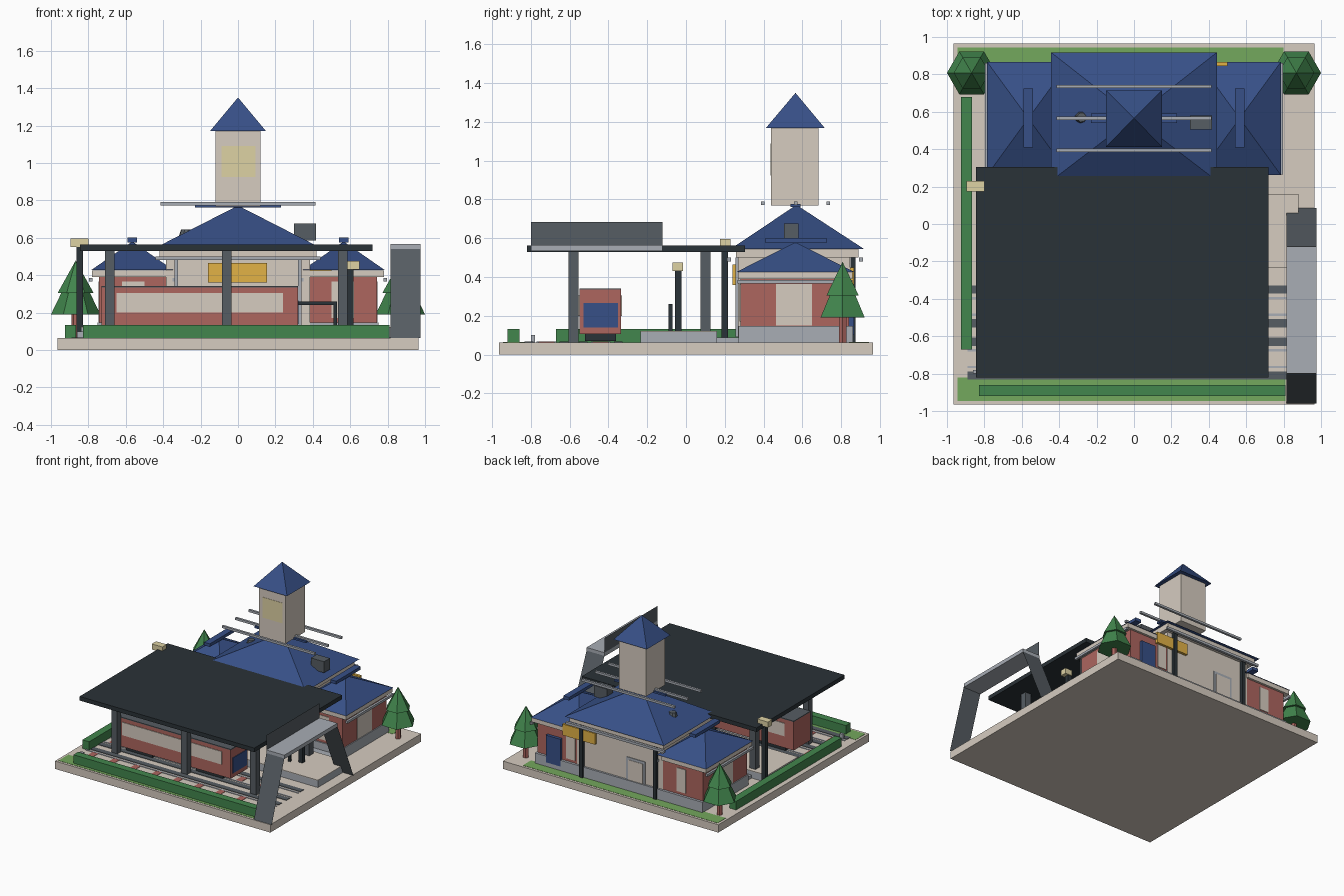
import bpy, bmesh
from math import radians
from mathutils import Matrix, Vector

cube = bpy.data.objects.get("Cube")
if cube:
    bpy.data.objects.remove(cube, do_unlink=True)


def material(name, hexcode):
    rgb = [int(hexcode[i:i + 2], 16) / 255 for i in (0, 2, 4)]
    col = [c / 12.92 if c <= 0.04045 else ((c + 0.055) / 1.055) ** 2.4 for c in rgb] + [1]
    m = bpy.data.materials.new(name)
    m.use_nodes = True
    m.diffuse_color = col
    m.node_tree.nodes["Principled BSDF"].inputs["Base Color"].default_value = col
    return m


STONE = material("stone beige", "D6CCC0")
LIGHT = material("light grey", "A8ADB5")
GREY = material("steel grey", "565D63")
DARK = material("charcoal", "2A3237")
RED = material("brick red", "AD665F")
GRASS = material("grass green", "74A85D")
LEAF = material("leaf green", "42864D")
GOLD = material("sign gold", "E2B246")
PALE = material("pale lamp yellow", "DED2A4")
BLUE = material("roof blue", "375087")


def finish(name, bm, mat):
    bmesh.ops.recalc_face_normals(bm, faces=bm.faces)
    me = bpy.data.meshes.new(name)
    bm.to_mesh(me)
    bm.free()
    me.materials.append(mat)
    ob = bpy.data.objects.new(name, me)
    bpy.context.collection.objects.link(ob)
    return ob


def box(name, mat, x, y, z):
    """Box from (min, max) pairs."""
    bm = bmesh.new()
    bmesh.ops.create_cube(bm, size=1)
    for v in bm.verts:
        v.co = Vector([(a + b) / 2 + c * (b - a) for (a, b), c in zip((x, y, z), v.co)])
    return finish(name, bm, mat)


def around(c, w):
    return (c - w / 2, c + w / 2)


def pyramid(name, mat, x, y, z, peak):
    bm = bmesh.new()
    base = [bm.verts.new((x[i], y[j], z)) for i, j in ((0, 0), (1, 0), (1, 1), (0, 1))]
    top = bm.verts.new(peak)
    bm.faces.new(base)
    for i in range(4):
        bm.faces.new((base[i], base[(i + 1) % 4], top))
    return finish(name, bm, mat)


def cone(name, mat, centre, r1, r2, z, sides=6):
    bm = bmesh.new()
    bmesh.ops.create_cone(bm, cap_ends=True, segments=sides, radius1=r1, radius2=r2, depth=z[1] - z[0])
    bmesh.ops.rotate(bm, verts=bm.verts, matrix=Matrix.Rotation(radians(30), 3, "Z"))
    bmesh.ops.translate(bm, verts=bm.verts, vec=(*centre, sum(z) / 2))
    return finish(name, bm, mat)


def sheet(name, mat, x, a, b):
    """Sloping sheet between two (y, z) points."""
    bm = bmesh.new()
    bm.faces.new([bm.verts.new(p) for p in ((x[0], *a), (x[1], *a), (x[1], *b), (x[0], *b))])
    return finish(name, bm, mat)


G = 0.063  # ground level

# Ground, lawns and hedges
box("base_slab", STONE, (-.965, .965), (-.965, .965), (0, G))
box("front_lawn", GRASS, (-.945, .81), (-.945, -.82), (G, G + .002))
box("back_lawn", GRASS, (-.945, .8), (.84, .945), (G, G + .002))
box("front_hedge", LEAF, (-.83, .81), (-.92, -.86), (G, .133))
box("side_hedge", LEAF, (-.925, -.865), (-.67, .68), (G, .133))

# Trees
for s in (-1, 1):
    c = (s * .868, .808)
    cone("tree_trunk", RED, c, .022, .022, (G, .2))
    cone("tree_lower_leaves", LEAF, c, .132, .05, (.19, .36))
    cone("tree_upper_leaves", LEAF, c, .096, 0, (.305, .478))

# Railway tracks
for yc in (-.44, -.72):
    for s in (-1, 1):
        box("rail_bed", GREY, (-.89, .82), around(yc + s * .09, .045), (G, .067))
        box("rail", LIGHT, (-.89, .82), around(yc + s * .045, .012), (G, .067))
    for i in range(8):
        box("sleeper", RED, around(-.8 + i * .19, .05), around(yc, .078), (G, .066))
box("track_buffer", LIGHT, around(-.845, .03), around(-.79, .02), (G, .1))

# Railway carriage
box("carriage_body", RED, (-.73, .32), (-.55, -.335), (.105, .335))
box("carriage_roof", GREY, (-.73, .32), (-.55, -.335), (.335, .342))
for y in (-.552, -.333):
    box("carriage_side_band", STONE, (-.65, .24), around(y, .005), (.2, .305))
box("carriage_end_window", BLUE, around(.322, .005), (-.53, -.35), (.14, .265))
for x in (-.52, .11):
    box("carriage_bogie", DARK, around(x, .24), (-.52, -.36), (.07, .105))

# Platform
box("platform", LIGHT, (-.84, .88), (-.235, .16), (G, .117))
box("platform_top", STONE, (-.84, .88), (-.235, .16), (.117, .122))
box("platform_step", LIGHT, (-.7, .7), (.16, .28), (G, .088))
box("barrier_bar", DARK, (.1, .53), around(-.08, .02), (.24, .26))
for x in (.12, .52):
    box("barrier_post", DARK, around(x, .02), around(-.08, .02), (.12, .24))

# Canopy on columns
box("canopy", DARK, (-.845, .72), (-.82, .305), (.53, .563))
for x in (-.685, -.06, .56):
    for y in (-.58, .1):
        box("canopy_column", GREY, around(x, .052), around(y, .052), (G, .53))

# Lamps
box("tall_lamp_post", DARK, around(-.845, .035), around(.2, .035), (G, .55))
box("tall_lamp_head", PALE, (-.895, -.8), (.175, .23), (.55, .595))
box("short_lamp_post", DARK, around(.6, .035), around(-.04, .035), (.12, .43))
box("short_lamp_head", PALE, (.585, .65), (-.07, -.015), (.43, .475))

# Central hall
box("foundation", LIGHT, (-.75, .75), (.27, .862), (G, .148))
box("hall_walls", STONE, (-.385, .385), (.267, .846), (.07, .51))
box("hall_eaves", STONE, (-.42, .42), (.257, .89), (.5, .547))
pyramid("hall_roof", BLUE, (-.444, .444), (.23, .918), .545, (0, .57, .772))
for y in (.222, .902):
    box("hall_gutter", LIGHT, (-.44, .44), around(y, .02), (.48, .5))
for x in (-.33, .33):
    box("rear_post", DARK, around(x, .03), around(.862, .025), (G, .51))
    box("front_downpipe", LIGHT, around(x, .02), around(.262, .015), (.09, .5))
box("front_sign", GOLD, (-.16, .155), (.24, .27), (.36, .465))
box("rear_sign", GOLD, (.21, .5), (.845, .867), (.36, .45))
box("rear_door_frame", LIGHT, around(-.145, .17), (.845, .851), (.14, .33))
box("rear_door", STONE, around(-.145, .13), (.847, .854), (.14, .31))
box("front_door", LIGHT, around(.0, .17), (.262, .268), (.09, .33))

# Side wings, mirrored
for s in (-1, 1):
    def mx(a, b):
        return tuple(sorted((s * a, s * b)))
    box("wing_walls", RED, mx(.36, .742), (.28, .842), (.14, .4))
    box("wing_eaves", STONE, mx(.38, .78), (.268, .86), (.39, .426))
    pyramid("wing_roof", BLUE, mx(.345, .785), (.262, .866), .427, (s * .565, .565, .58))
    box("wing_ridge_vent", BLUE, mx(.54, .592), (.41, .725), (.575, .6))
    box("wing_side_panel", STONE, mx(.739, .746), (.465, .65), (.15, .365))
    box("wing_front_window", STONE, mx(.5, .62), (.276, .283), (.17, .365))
    for x in (.34, .787):
        box("wing_gutter", LIGHT, around(s * x, .018), (.265, .86), (.366, .385))
box("rear_blue_door", BLUE, (.52, .65), (.838, .866), (.1, .32))
for x in (.44, -.55):
    box("rear_wing_window", STONE, around(x, .08), (.84, .847), (.17, .36))

# Roof rods and equipment
for y in (.395, .565, .735):
    box("roof_rod", LIGHT, (-.415, .415), around(y, .018), (.772, .79))
box("roof_ridge_vent", BLUE, (-.23, .23), around(.565, .05), (.762, .777))
box("roof_unit", GREY, (.3, .417), (.505, .58), (.585, .675))
cone("roof_fan", GREY, (-.28, .57), .04, .025, (.6, .645), 8)

# Clock tower
box("tower", STONE, (-.12, .12), (.438, .683), (.768, 1.172))
box("tower_front_panel", PALE, (-.088, .094), (.436, .439), (.925, 1.09))
pyramid("tower_roof", BLUE, (-.15, .15), (.413, .715), 1.17, (0, .565, 1.35))

# Side gantry of bent sheets
GX = (.815, .975)
sheet("gantry_front_leg", GREY, GX, (-.96, G), (-.8, .54))
sheet("gantry_back_leg", GREY, GX, (.085, G), (-.12, .54))
box("gantry_beam", LIGHT, GX, (-.8, -.12), (.535, .566))
panel = sheet("gantry_side_panel", GREY, (-.8, -.122), (0, .566), (0, .685))
panel.rotation_euler.z = radians(90)
panel.location.x = GX[0]
